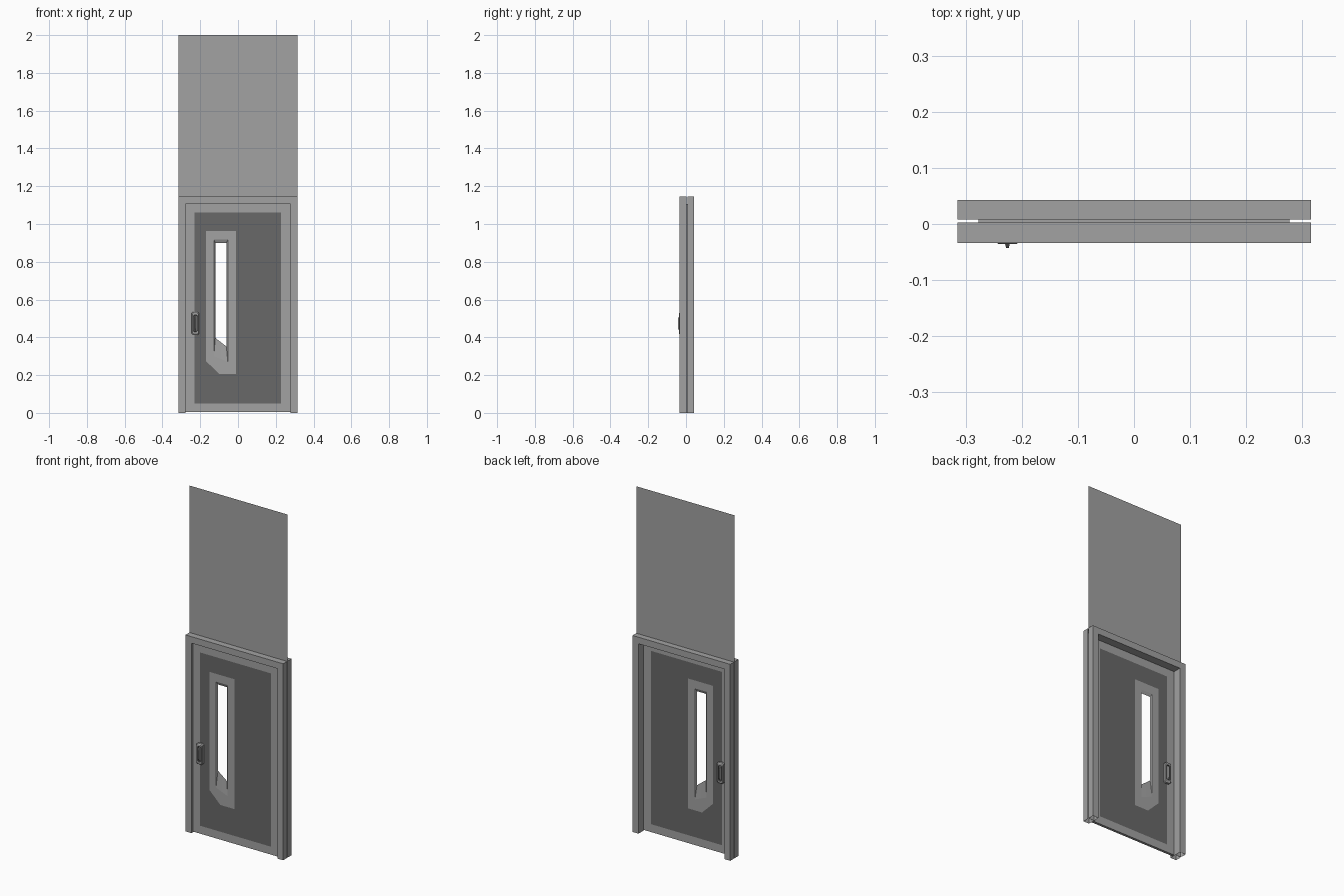
import bpy, bmesh

if "Cube" in bpy.data.objects:
    bpy.data.objects.remove(bpy.data.objects["Cube"])

Y_FRONT, Y_BACK = -0.034, 0.0425      # frame faces
SLOT_F, SLOT_B, WALL_Y = 0.003, 0.008, 0.0055
DOOR_F, DOOR_B = -0.020, -0.005
DOOR_MID = (DOOR_F + DOOR_B) / 2

dark = bpy.data.materials.new("dark_panel")
dark.diffuse_color = (0.14, 0.14, 0.14, 1)
dark.use_nodes = True
dark.node_tree.nodes["Principled BSDF"].inputs["Base Color"].default_value = dark.diffuse_color
grey = bpy.data.materials.new("grey_metal")
grey.diffuse_color = (0.36, 0.36, 0.36, 1)
grey.use_nodes = True
grey.node_tree.nodes["Principled BSDF"].inputs["Base Color"].default_value = grey.diffuse_color


def at(y, pts):
    """Place an x,z outline at depth y."""
    return [(x, y, z) for x, z in pts]


def mirror_y(loops):
    return [[(x, 2 * DOOR_MID - y, z) for x, y, z in lp] for lp in loops]


def loft(name, loop_sets, closed=True, dark_bands=(), cap=None, fix=True):
    """Skin each sequence of matching loops with quads; optionally cap the last loop."""
    bm = bmesh.new()
    for loops in loop_sets:
        rows = [[bm.verts.new(p) for p in lp] for lp in loops]
        n = len(rows[0])
        for b, (r0, r1) in enumerate(zip(rows, rows[1:])):
            for i in range(n if closed else n - 1):
                j = (i + 1) % n
                f = bm.faces.new((r0[i], r0[j], r1[j], r1[i]))
                f.material_index = 1 if b in dark_bands else 0
        if cap is not None:
            bm.faces.new(rows[-1]).material_index = cap
    bmesh.ops.remove_doubles(bm, verts=bm.verts, dist=1e-5)
    if fix:
        bmesh.ops.recalc_face_normals(bm, faces=bm.faces)
    me = bpy.data.meshes.new(name)
    bm.to_mesh(me)
    bm.free()
    me.materials.append(grey)
    me.materials.append(dark)
    ob = bpy.data.objects.new(name, me)
    bpy.context.collection.objects.link(ob)
    return ob


def arch(x, top):
    return [(-x, 0), (-x, top), (x, top), (x, 0)]


# Door frame: hollow casing, open below, with a slot around the outside for the wall
outer, inner = arch(0.315, 1.145), arch(0.277, 1.107)
loft("door_frame", [[at(SLOT_F, outer), at(Y_FRONT, outer), at(Y_FRONT, inner),
                     at(Y_BACK, inner), at(Y_BACK, outer), at(SLOT_B, outer)]], closed=False)

# Thin wall sheet running through the slot and up above the frame
loft("wall_sheet", [[at(WALL_Y, arch(0.315, 2.0)), at(WALL_Y, inner)]], closed=False)

# Door leaf: border, dark panel, light window surround and a splayed window opening
border = [(-0.277, 1.107), (0.277, 1.107), (0.277, 0.004), (-0.10, 0.004), (-0.277, 0.004)]
panel = [(-0.23, 1.06), (0.228, 1.06), (0.228, 0.05), (-0.10, 0.05), (-0.23, 0.05)]
surround = [(-0.17, 0.963), (-0.01, 0.963), (-0.01, 0.206), (-0.10, 0.206), (-0.17, 0.275)]
mouth = [(-0.128, 0.917), (-0.054, 0.917), (-0.054, 0.27), (-0.091, 0.285), (-0.128, 0.30)]
throat = [(-0.12, 0.90), (-0.062, 0.90), (-0.062, 0.352), (-0.091, 0.3745), (-0.12, 0.397)]
face = [at(DOOR_MID, border)] + [at(DOOR_F, o) for o in (border, panel, surround, mouth)]
face.append(at(DOOR_MID, throat))
loft("door_leaf", [face, mirror_y(face)], dark_bands=(2,))


# Handles on both sides: chamfered rim, dark recess and a tapered grip
HX, HZ = -0.2255, 0.474


def octagon(w, h, c):
    return [(HX + sx * a, HZ + sz * b) for sx, sz, a, b in (
        (-1, 1, w, h - c), (-1, 1, w - c, h), (1, 1, w - c, h), (1, 1, w, h - c),
        (1, -1, w, h - c), (1, -1, w - c, h), (-1, -1, w - c, h), (-1, -1, w, h - c))]


def rect(w, h):
    return [(HX - w, HZ + h), (HX + w, HZ + h), (HX + w, HZ - h), (HX - w, HZ - h)]


rim = [at(DOOR_F, octagon(0.020, 0.061, 0.008)), at(-0.032, octagon(0.020, 0.061, 0.008)),
       at(-0.036, octagon(0.016, 0.055, 0.006)), at(-0.036, octagon(0.011, 0.045, 0.005)),
       at(-0.025, octagon(0.010, 0.043, 0.005))]
grip = [at(-0.025, rect(0.004, 0.042)), at(-0.036, rect(0.004, 0.040)),
        at(-0.0425, rect(0.0025, 0.026))]
for side, flip in (("front", lambda l: l), ("back", mirror_y)):
    loft(side + "_handle_rim", [flip(rim)], dark_bands=(3,), cap=1)
    loft(side + "_handle_grip", [flip(grip)], cap=0)
